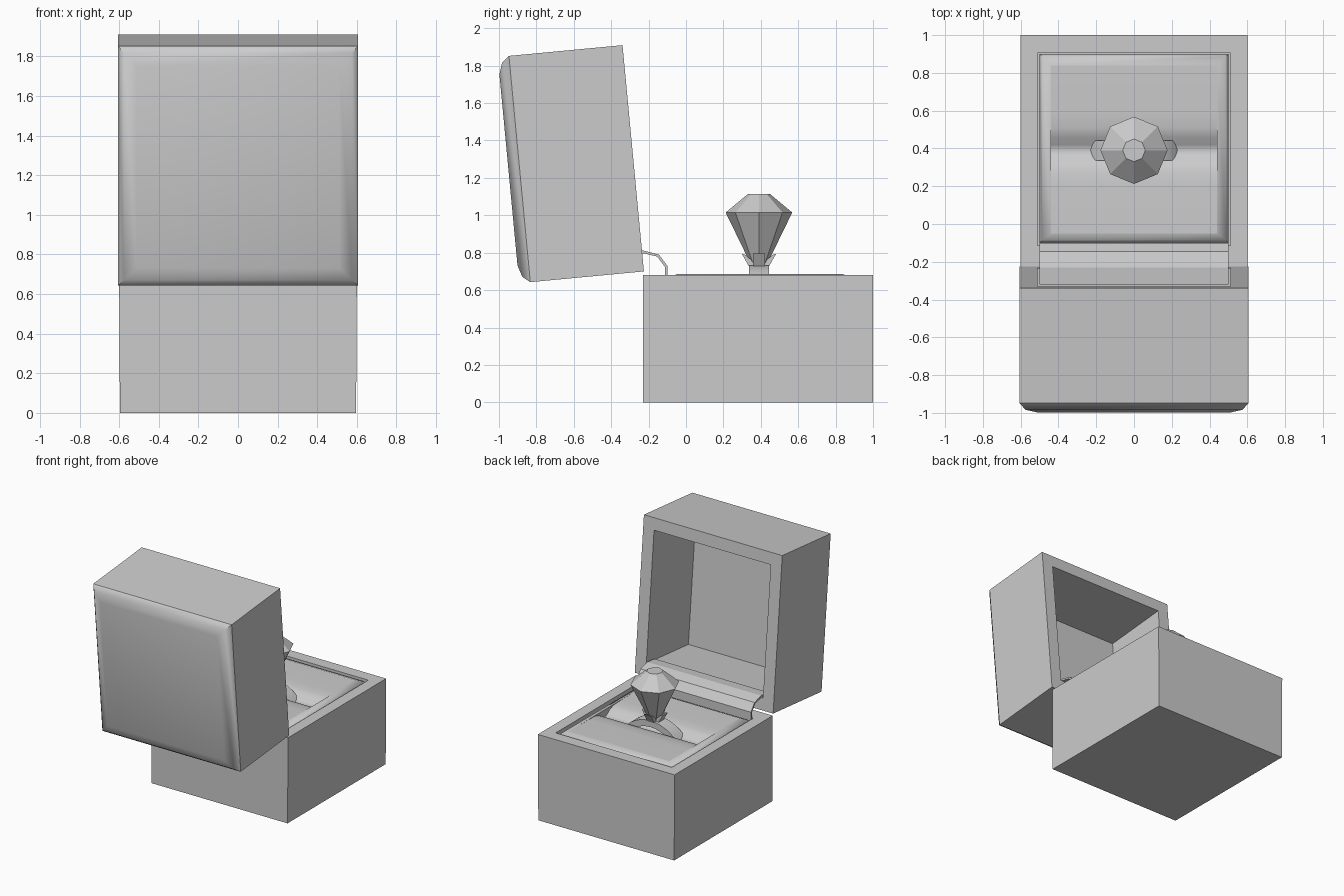
import bpy, bmesh
from math import radians, sin, cos, pi
from mathutils import Matrix

if "Cube" in bpy.data.objects:
    bpy.data.objects.remove(bpy.data.objects["Cube"])


def finish(name, bm, smooth=None):
    bmesh.ops.recalc_face_normals(bm, faces=bm.faces)
    me = bpy.data.meshes.new(name)
    bm.to_mesh(me)
    bm.free()
    ob = bpy.data.objects.new(name, me)
    bpy.context.collection.objects.link(ob)
    if smooth:
        bpy.ops.object.select_all(action='DESELECT')
        ob.select_set(True)
        bpy.context.view_layer.objects.active = ob
        bpy.ops.object.shade_smooth_by_angle(angle=radians(smooth))
    return ob


def loft(name, loops, cap_start=True, cap_end=True, smooth=None):
    """Skin a series of point loops of equal length."""
    bm = bmesh.new()
    rings = [[bm.verts.new(p) for p in loop] for loop in loops]
    for a, b in zip(rings, rings[1:]):
        for i in range(len(a)):
            j = (i + 1) % len(a)
            bm.faces.new((a[i], a[j], b[j], b[i]))
    if cap_start:
        bm.faces.new(rings[0])
    if cap_end:
        bm.faces.new(rings[-1])
    return finish(name, bm, smooth)


def rect(hx, y0, y1, z):
    return [(-hx, y0, z), (hx, y0, z), (hx, y1, z), (-hx, y1, z)]


def prism(name, profile, hx, smooth=None):
    """Extrude a (y, z) profile across x."""
    return loft(name, [[(x, y, z) for y, z in profile] for x in (-hx, hx)],
                smooth=smooth)


def octagon(r, z, cy):
    return [(r * cos(i * pi / 4), cy + r * sin(i * pi / 4), z) for i in range(8)]


# Open box base with cavity
loft("box_base", [rect(0.51, -0.113, 0.905, 0.2), rect(0.51, -0.113, 0.905, 0.68),
                  rect(0.6, -0.23, 1.0, 0.68), rect(0.596, -0.23, 1.0, 0)])

# Hollow lid with a softened outer panel, tilted open
H = 1.215


def lid_rect(inset, depth):
    return rect(0.607 - inset, inset, H - inset, depth)


lid = loft("lid", [lid_rect(*p) for p in ((0.095, 0.53), (0.095, 0), (0, 0), (0, 0.61),
                                         (0.032, 0.65), (0.095, 0.67))], smooth=35)
lid.location = (0, -0.225, 0.70)
lid.rotation_euler = (radians(95.4), 0, 0)

# Cushion: rounded border and grooved top
loft("cushion_border", [rect(0.5, -0.1, 0.9, 0.4), rect(0.5, -0.1, 0.9, 0.64),
                        rect(0.485, -0.085, 0.885, 0.67), rect(0.44, -0.05, 0.84, 0.685),
                        rect(0.44, -0.05, 0.84, 0.4)], False, False, 50)
half = [(0.45, 0.685), (0.2, 0.684), (0.12, 0.68), (0.07, 0.667), (0.03, 0.638)]
groove = [(0.39 - d, z) for d, z in half[1:]] + [(0.39, 0.626)] + \
         [(0.39 + d, z) for d, z in reversed(half[1:])]
prism("cushion_top", [(-0.05, 0.4), (-0.05, 0.685)] + groove + [(0.84, 0.685), (0.84, 0.4)],
      0.44, 60)

# Bent hinge strip joining box and lid
prism("hinge_strip", [(-0.1, 0.6), (-0.1, 0.73), (-0.145, 0.79), (-0.23, 0.812), (-0.32, 0.803),
                      (-0.32, 0.786), (-0.23, 0.797), (-0.155, 0.78), (-0.113, 0.725),
                      (-0.113, 0.6)], 0.5)

# Ring band standing in the groove
CY = 0.39
bm = bmesh.new()
N = 40
section = [(0.25, -0.053), (0.3, -0.053), (0.3, 0.053), (0.25, 0.053)]
rings = [[bm.verts.new((r * sin(a), CY + y, 0.435 + r * cos(a))) for r, y in section]
         for a in (2 * pi * i / N for i in range(N))]
for i in range(N):
    a, b = rings[i], rings[(i + 1) % N]
    for k in range(4):
        bm.faces.new((a[k], a[(k + 1) % 4], b[(k + 1) % 4], b[k]))
finish("ring_band", bm, 30)

# Cut gem
loft("gem", [octagon(0.02, 0.69, CY), octagon(0.178, 1.015, CY), octagon(0.06, 1.113, CY)])

# Flared prongs holding the gem
bm = bmesh.new()
prong = [(0.0, 0.72), (0.05, 0.72), (0.092, 0.795), (0.07, 0.787), (0.03, 0.75)]
for q in range(4):
    m = Matrix.Translation((0, CY, 0)) @ Matrix.Rotation(q * pi / 2, 4, 'Z')
    sides = [[bm.verts.new(m @ Matrix.Translation((r, s * 0.032, z)).translation)
              for r, z in prong] for s in (-1, 1)]
    bm.faces.new(sides[0])
    bm.faces.new(sides[1])
    for i in range(5):
        j = (i + 1) % 5
        bm.faces.new((sides[0][i], sides[0][j], sides[1][j], sides[1][i]))
finish("prongs", bm)
